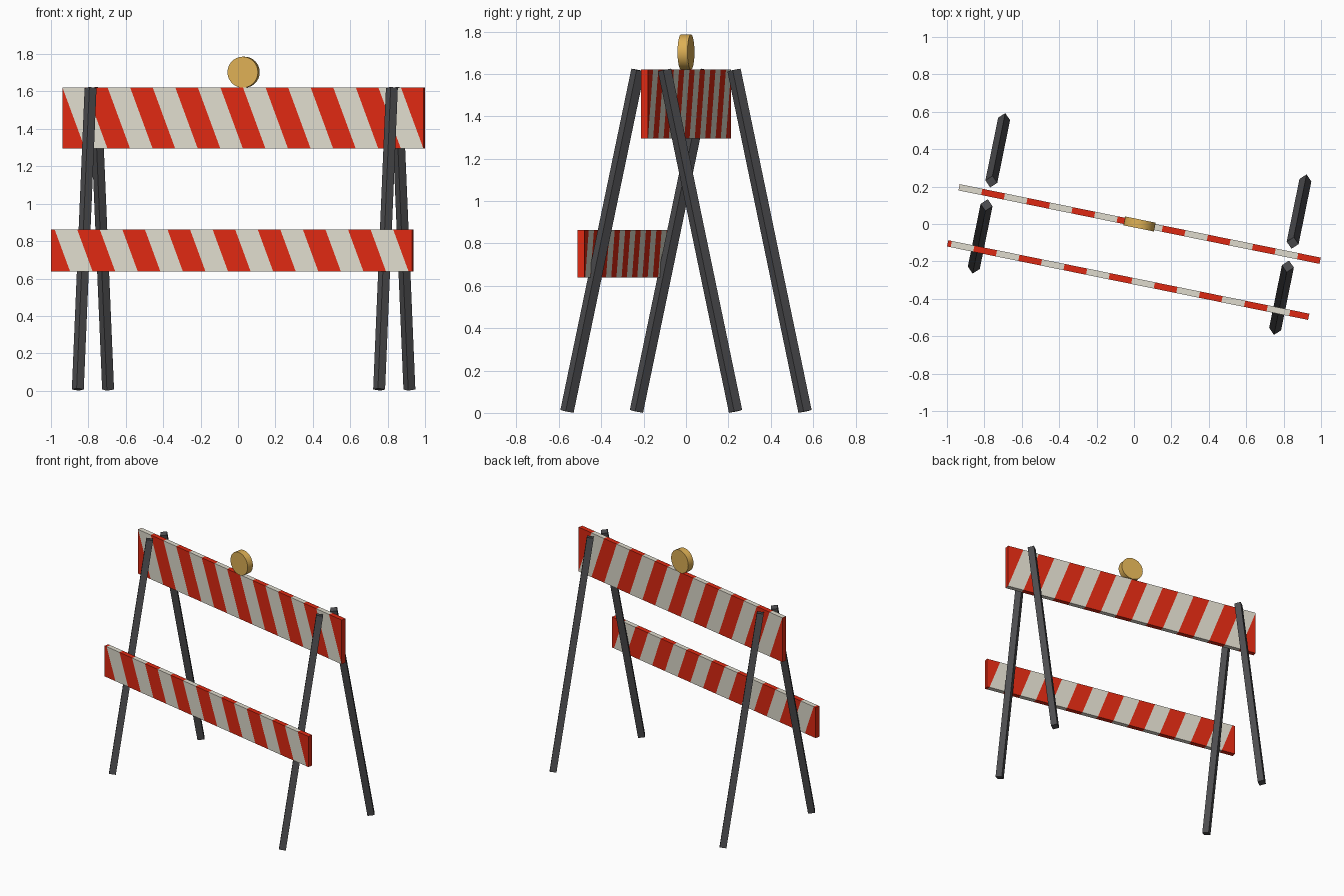
import bpy, bmesh, math
from mathutils import Matrix, Vector

if "Cube" in bpy.data.objects:
    bpy.data.objects.remove(bpy.data.objects["Cube"])

# Whole barricade is turned slightly about the vertical axis
PLACE = Matrix.Translation((0.03, 0, 0)) @ Matrix.Rotation(math.radians(-11.5), 4, 'Z')


def material(name, rgb):
    m = bpy.data.materials.new(name)
    m.diffuse_color = (*rgb, 1)
    m.use_nodes = True
    m.node_tree.nodes["Principled BSDF"].inputs["Base Color"].default_value = m.diffuse_color
    return m


WHITE = material("warm_white", (0.74, 0.71, 0.61))
RED = material("signal_red", (0.73, 0.022, 0.006))
GREY = material("dark_grey", (0.075, 0.075, 0.08))
AMBER = material("amber", (0.72, 0.43, 0.09))


def finish(name, bm, mats):
    bm.transform(PLACE)
    bmesh.ops.recalc_face_normals(bm, faces=bm.faces[:])
    me = bpy.data.meshes.new(name)
    bm.to_mesh(me)
    bm.free()
    for m in mats:
        me.materials.append(m)
    ob = bpy.data.objects.new(name, me)
    bpy.context.collection.objects.link(ob)
    return ob


# Striped boards: a box cut by slanted planes, coloured alternately
LENGTH, THICK, SLOPE = 1.97, 0.034, 0.375
STRIPE = LENGTH / 16


def board(name, y, z0, z1):
    zc = (z0 + z1) / 2
    bm = bmesh.new()
    bmesh.ops.create_cube(bm, size=1)
    bm.transform(Matrix.Translation((0, y, zc)) @ Matrix.Diagonal((LENGTH, THICK, z1 - z0, 1)))
    for k in range(-9, 9):
        bmesh.ops.bisect_plane(bm, geom=bm.verts[:] + bm.edges[:] + bm.faces[:], dist=1e-5,
                               plane_co=((k + 0.5) * STRIPE, y, zc), plane_no=(1, 0, SLOPE))
    for f in bm.faces:
        c = f.calc_center_median()
        u = c.x + SLOPE * (c.z - zc)
        f.material_index = 1 if math.floor(u / STRIPE + 0.5) % 2 == 0 else 0
    finish(name, bm, [WHITE, RED])


board("upper_board", 0, 1.295, 1.62)
board("lower_board", -0.306, 0.638, 0.863)


# Legs: square bars set edge-on, leaning together at the top
def leg(name, x, side):
    a = Vector((x, side * 0.406, 0.007))
    b = Vector((x, side * 0.064, 1.618))
    d = b - a
    bm = bmesh.new()
    bmesh.ops.create_cone(bm, cap_ends=True, segments=4, radius1=0.0325, radius2=0.0325, depth=d.length)
    tilt = Matrix.Rotation(math.atan2(-d.y, d.z), 4, 'X')
    bm.transform(Matrix.Translation((a + b) / 2) @ tilt)
    finish(name, bm, [GREY])


for sx, xn in ((-1, "left"), (1, "right")):
    for sy, yn in ((-1, "front"), (1, "back")):
        leg(f"{yn}_{xn}_leg", sx * 0.822, sy)

# Warning lamp: a disc standing on the upper board
bm = bmesh.new()
bmesh.ops.create_cone(bm, cap_ends=True, segments=32, radius1=0.083, radius2=0.083, depth=0.048)
bm.transform(Matrix.Translation((0, 0, 1.703)) @ Matrix.Rotation(math.pi / 2, 4, 'X'))
lamp = finish("warning_lamp", bm, [AMBER])
bpy.context.view_layer.objects.active = lamp
lamp.select_set(True)
bpy.ops.object.shade_smooth_by_angle(angle=math.radians(30))
